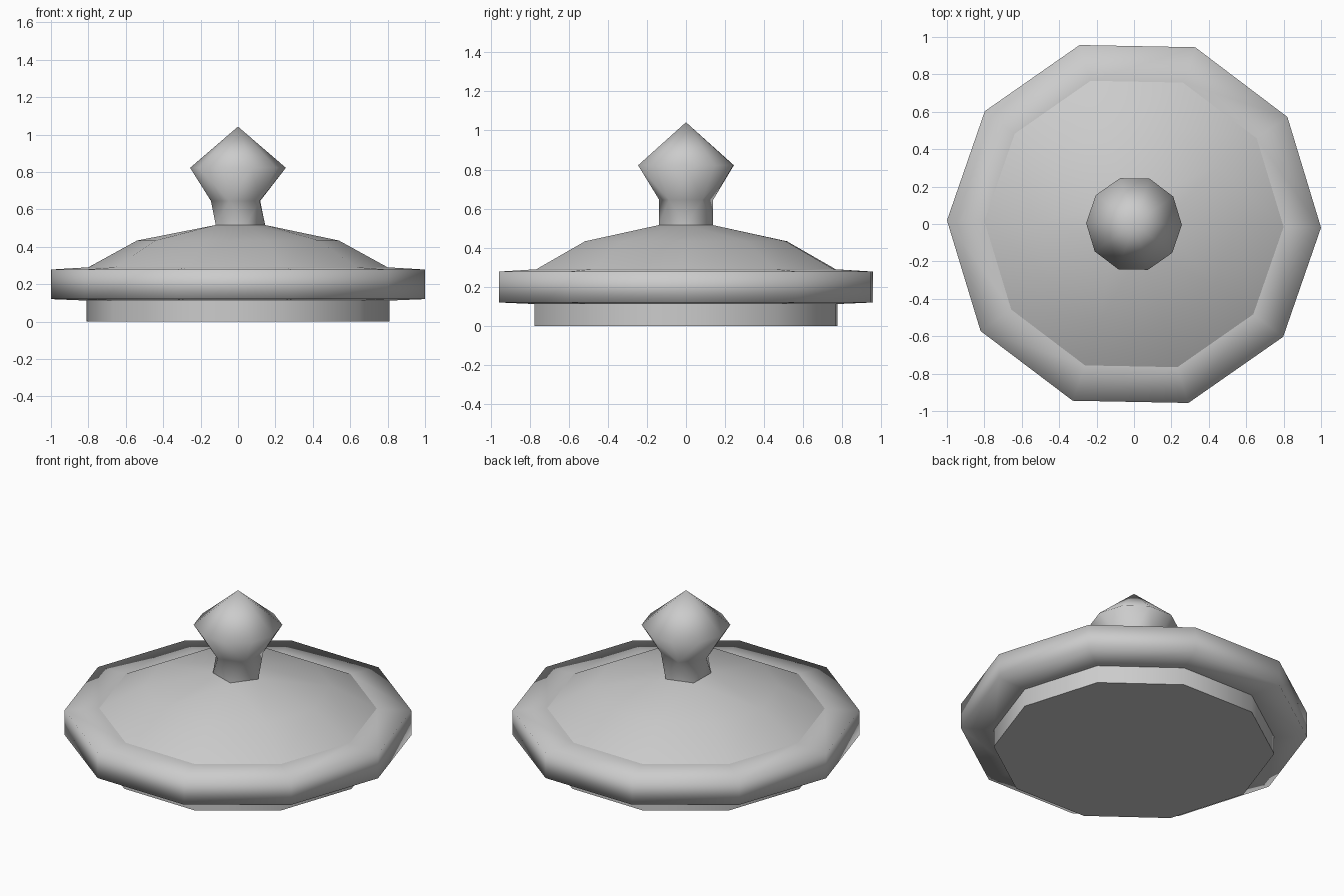
import bpy, bmesh, math

if "Cube" in bpy.data.objects:
    bpy.data.objects.remove(bpy.data.objects["Cube"])

STEP = math.radians(36)
TURN = math.radians(-1.1)


def lathe(name, rings, sharp=None):
    """Skin rings of (radius, z, sides, start step); side counts may differ."""
    bm = bmesh.new()
    loops = []
    for r, z, n, start in rings:
        loop = []
        for i in range(n):
            a = (start + i * 10 / n) * STEP + TURN
            loop.append(bm.verts.new((r * math.cos(a), r * math.sin(a), z)))
        loops.append(loop)
    for k in range(len(rings) - 1):
        a, b = loops[k], loops[k + 1]
        na, nb = len(a), len(b)
        sa, sb = rings[k][3], rings[k + 1][3]
        if nb == 1 or na == 1:
            for i in range(max(na, nb)):
                if nb == 1:
                    bm.faces.new((a[i], a[(i + 1) % na], b[0]))
                else:
                    bm.faces.new((a[0], b[(i + 1) % nb], b[i]))
            continue
        if (na, sa) == (nb, sb):
            for i in range(na):
                j = (i + 1) % na
                bm.faces.new((a[i], a[j], b[j], b[i]))
            continue
        # zip together rings with different corners
        i = j = 0
        while i < na or j < nb:
            mid_a = sa + (i + 0.5) * 10 / na
            mid_b = sb + (j + 0.5) * 10 / nb
            if j >= nb or (i < na and mid_a <= mid_b):
                bm.faces.new((a[i % na], a[(i + 1) % na], b[j % nb]))
                i += 1
            else:
                bm.faces.new((a[i % na], b[(j + 1) % nb], b[j % nb]))
                j += 1
    mesh = bpy.data.meshes.new(name)
    for f in bm.faces:
        f.smooth = True
    bm.to_mesh(mesh)
    bm.free()
    ob = bpy.data.objects.new(name, mesh)
    bpy.context.collection.objects.link(ob)
    if sharp:
        bpy.ops.object.select_all(action='DESELECT')
        ob.select_set(True)
        bpy.context.view_layer.objects.active = ob
        bpy.ops.object.shade_smooth_by_angle(angle=math.radians(sharp))
    return ob


# Plug that sits inside the pot
lathe("base_plug", [(0, 0, 1, 0), (0.81, 0, 10, 0), (0.81, 0.112, 10, 0)], sharp=45)

# Overhanging rim
lathe("rim", [(0.81, 0.112, 10, 0), (1, 0.12, 10, 0),
              (1, 0.278, 10, 0), (0.80, 0.29, 10, 0)])

# Domed top, narrowing to a five-sided neck opening
lathe("dome", [(0.80, 0.29, 10, 0), (0.54, 0.433, 10, 0), (0.145, 0.516, 5, 0)])

# Twisted five-sided neck flaring to a ten-sided pointed knob
lathe("knob", [(0.145, 0.516, 5, 0), (0.145, 0.645, 5, 1),
               (0.256, 0.822, 10, 0), (0, 1.042, 1, 0)])
